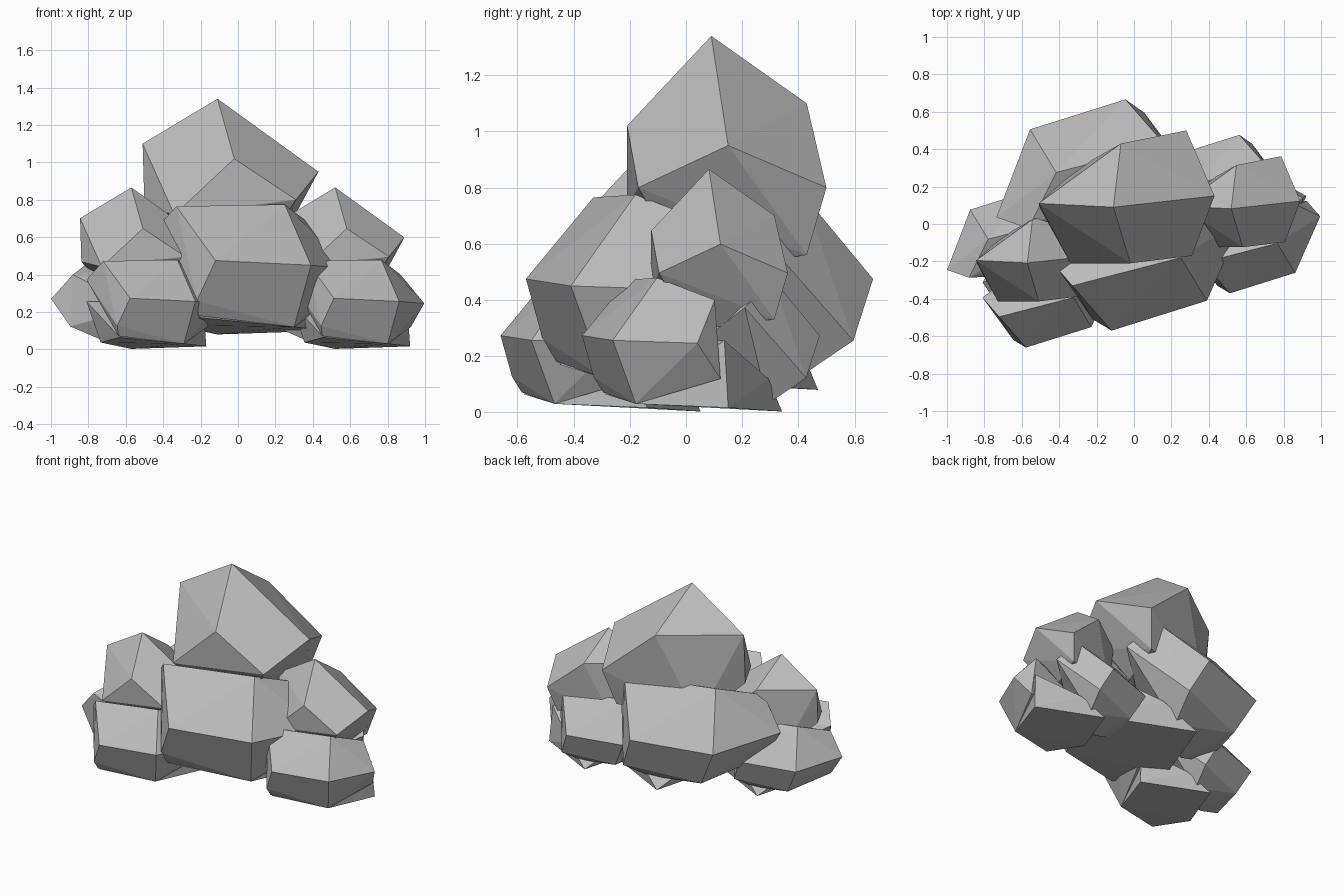
import bpy, bmesh
from mathutils import Vector, Matrix

cube = bpy.data.objects.get("Cube")
if cube:
    bpy.data.objects.remove(cube)

stone = bpy.data.materials.new("grey_stone")
stone.use_nodes = True
GREY = (0.5, 0.5, 0.5, 1)
stone.diffuse_color = GREY
stone.node_tree.nodes["Principled BSDF"].inputs["Base Color"].default_value = GREY


def rock(name, corners, matrix):
    """A flat-faced boulder wrapped around a few corner points."""
    bm = bmesh.new()
    for c in corners:
        bm.verts.new(c)
    hull = bmesh.ops.convex_hull(bm, input=bm.verts)
    loose = [g for g in hull["geom_interior"] if isinstance(g, bmesh.types.BMVert)]
    bmesh.ops.delete(bm, geom=loose, context='VERTS')
    bmesh.ops.dissolve_limit(bm, angle_limit=0.06, verts=bm.verts, edges=bm.edges)
    bmesh.ops.recalc_face_normals(bm, faces=bm.faces)
    mesh = bpy.data.meshes.new(name)
    bm.to_mesh(mesh)
    bm.free()
    mesh.materials.append(stone)
    obj = bpy.data.objects.new(name, mesh)
    obj.matrix_world = matrix
    bpy.context.collection.objects.link(obj)


# Peak boulder: apex, shoulders, then hidden underside
top = [(-.11, .09, 1.34), (-.02, -.21, 1.02), (.43, .15, .95), (-.07, .43, 1.1),
       (-.51, .11, 1.1), (.28, .5, .8), (-.34, -.21, .72), (.31, -.17, .8),
       (-.5, .08, .76), (-.3, .3, .55), (.22, .43, .56), (.1, 0, .5)]

# Side boulder: upper ledge and belt, shared by front and back
belt = [(-.33, -.33, .765), (.25, -.18, .775), (-.46, -.18, .62), (.4, .12, .66),
        (-.12, -.57, .475), (.39, -.41, .45), (-.1, .1, .4)]

# Side point and lower edge of each side boulder
front_foot = [(.585, .03, .435), (.48, .15, .25), (-.22, -.51, .26),
              (-.21, -.46, .18), (.3, -.29, .12)]
back_foot = [(.57, .06, .47), (.42, .1, .255), (-.22, -.5, .255),
             (.26, -.35, .2), (-.17, -.3, .12), (.13, 0, .13)]

# Base slab under both side boulders
base = [(.3, -.29, .12), (.475, .19, .1), (.45, .17, .45), (-.11, .47, .08),
        (-.2, -.45, .17), (-.35, -.1, .13), (-.46, -.06, .45), (.1, .4, .25)]

# The back boulder is the front one turned half round the cluster axis
back = [Vector((-.166 - x, .096 - y, z)) for x, y, z in belt + back_foot]

# One large cluster and two smaller copies
clusters = {"centre": (1, (0, 0, 0)),
            "left": (.685, (.595, .02, -.052)),
            "right": (.685, (-.495, -.27, -.052))}
for side, (size, place) in clusters.items():
    m = Matrix.Translation(place) @ Matrix.Scale(size, 4)
    rock(side + "_peak_rock", top, m)
    rock(side + "_front_rock", belt + front_foot, m)
    rock(side + "_back_rock", back, m)
    rock(side + "_base_rock", base, m)
